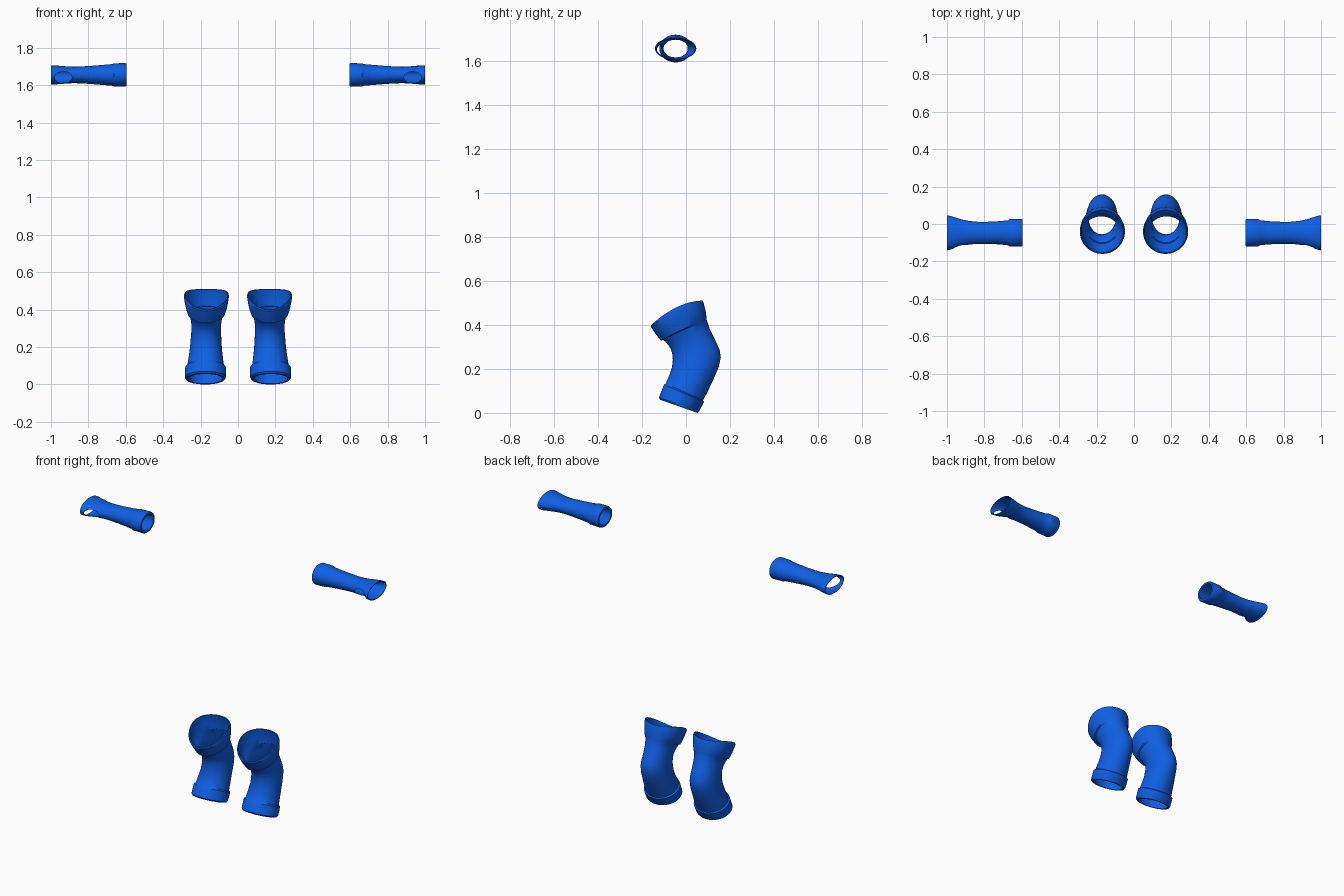
import bpy, bmesh, math
from mathutils import Vector, Matrix

if "Cube" in bpy.data.objects:
    bpy.data.objects.remove(bpy.data.objects["Cube"])

SEG = 36
blue = bpy.data.materials.new("blue")
blue.diffuse_color = (0.005, 0.115, 0.78, 1)
blue.use_nodes = True
blue.node_tree.nodes["Principled BSDF"].inputs["Base Color"].default_value = blue.diffuse_color


def loft(name, rings):
    """Hollow tube: rings are (centre, axis u, axis v, wall, bow)."""
    bm = bmesh.new()
    loops = []
    for inner, seq in ((False, rings), (True, rings[::-1])):
        for c, u, v, wall, bow in seq:
            c, u, v = Vector(c), Vector(u), Vector(v)
            if inner:
                u, v = u * (1 - wall / u.length), v * (1 - wall / v.length)
            loop = []
            for i in range(SEG):
                a = 2 * math.pi * i / SEG
                p = c + u * math.cos(a) + v * math.sin(a)
                p.z += bow * math.cos(a) ** 2
                loop.append(bm.verts.new(p))
            loops.append(loop)
    for k, a in enumerate(loops):
        b = loops[(k + 1) % len(loops)]
        for i in range(SEG):
            j = (i + 1) % SEG
            bm.faces.new((a[i], a[j], b[j], b[i]))
    bmesh.ops.recalc_face_normals(bm, faces=bm.faces)
    return make_object(name, bm)


def make_object(name, bm):
    me = bpy.data.meshes.new(name)
    bm.to_mesh(me)
    bm.free()
    me.materials.append(blue)
    ob = bpy.data.objects.new(name, me)
    bpy.context.collection.objects.link(ob)
    return ob


def finish(ob):
    """Smooth shading with sharp rims, mirrored to the other side."""
    bpy.ops.object.select_all(action='DESELECT')
    ob.select_set(True)
    bpy.context.view_layer.objects.active = ob
    bpy.ops.object.shade_smooth_by_angle(angle=math.radians(35))
    ob.modifiers.new("mirror", 'MIRROR').use_mirror_merge = False


# Leg guards: front point (y, z), back point (y, z), half width, wall, bow
leg = [
    (-0.118, 0.060, 0.052, 0.000, 0.104, 0.012, 0),
    (-0.123, 0.070, 0.060, 0.008, 0.110, 0.017, 0),
    (-0.100, 0.128, 0.082, 0.050, 0.109, 0.017, 0),
    (-0.092, 0.134, 0.077, 0.056, 0.099, 0.007, 0),
    (-0.076, 0.170, 0.100, 0.100, 0.093, 0.005, 0),
    (-0.064, 0.205, 0.126, 0.155, 0.087, 0.005, 0),
    (-0.060, 0.240, 0.149, 0.210, 0.083, 0.005, 0),
    (-0.062, 0.265, 0.158, 0.250, 0.081, 0.005, 0),
    (-0.068, 0.288, 0.153, 0.285, 0.079, 0.005, 0),
    (-0.080, 0.308, 0.133, 0.330, 0.079, 0.005, 0),
    (-0.095, 0.324, 0.108, 0.380, 0.084, 0.005, 0),
    (-0.104, 0.332, 0.095, 0.420, 0.093, 0.005, 0.004),
    (-0.114, 0.328, 0.094, 0.424, 0.100, 0.010, 0.006),
    (-0.138, 0.358, 0.090, 0.460, 0.113, 0.010, 0.015),
    (-0.160, 0.392, 0.080, 0.500, 0.121, 0.008, 0.024),
    (-0.158, 0.399, 0.075, 0.510, 0.119, 0.006, 0.026),
]
rings = []
for fy, fz, by, bz, hw, wall, bow in leg:
    cx = 0.176 - 0.007 * min(1, fz / 0.35)
    rings.append(((cx, (fy + by) / 2, (fz + bz) / 2), (hw, 0, 0),
                  (0, (by - fy) / 2, (bz - fz) / 2), wall, bow))
finish(loft("leg_guard", rings))

# Forearm guards: x, half depth, half height, wall
arm = [
    (0.595, 0.070, 0.059, 0.012),
    (0.602, 0.074, 0.063, 0.014),
    (0.664, 0.073, 0.062, 0.014),
    (0.672, 0.067, 0.058, 0.006),
    (0.720, 0.062, 0.054, 0.004),
    (0.780, 0.059, 0.049, 0.004),
    (0.840, 0.059, 0.045, 0.004),
    (0.880, 0.063, 0.044, 0.004),
    (0.920, 0.071, 0.046, 0.004),
    (0.955, 0.082, 0.049, 0.004),
    (0.980, 0.090, 0.051, 0.004),
    (1.000, 0.094, 0.051, 0.004),
]
forearm = loft("forearm_guard", [((x, -0.047, 1.655), (0, hy, 0), (0, 0, hz), w, 0)
                                 for x, hy, hz, w in arm])

# Thumb opening cut through the front wall
bm = bmesh.new()
bmesh.ops.create_cone(bm, cap_ends=True, segments=32, radius1=1, radius2=1, depth=0.2,
                      matrix=Matrix.Translation((0.934, -0.165, 1.642))
                      @ Matrix.Diagonal((0.046, 1, 0.031, 1))
                      @ Matrix.Rotation(math.pi / 2, 4, 'X'))
cutter = make_object("thumb_cutter", bm)
cutter.hide_render = True
cut = forearm.modifiers.new("thumb_opening", 'BOOLEAN')
cut.operation, cut.solver, cut.object = 'DIFFERENCE', 'EXACT', cutter
bpy.context.view_layer.objects.active = forearm
bpy.ops.object.modifier_apply(modifier=cut.name)
bpy.data.objects.remove(cutter)
finish(forearm)
